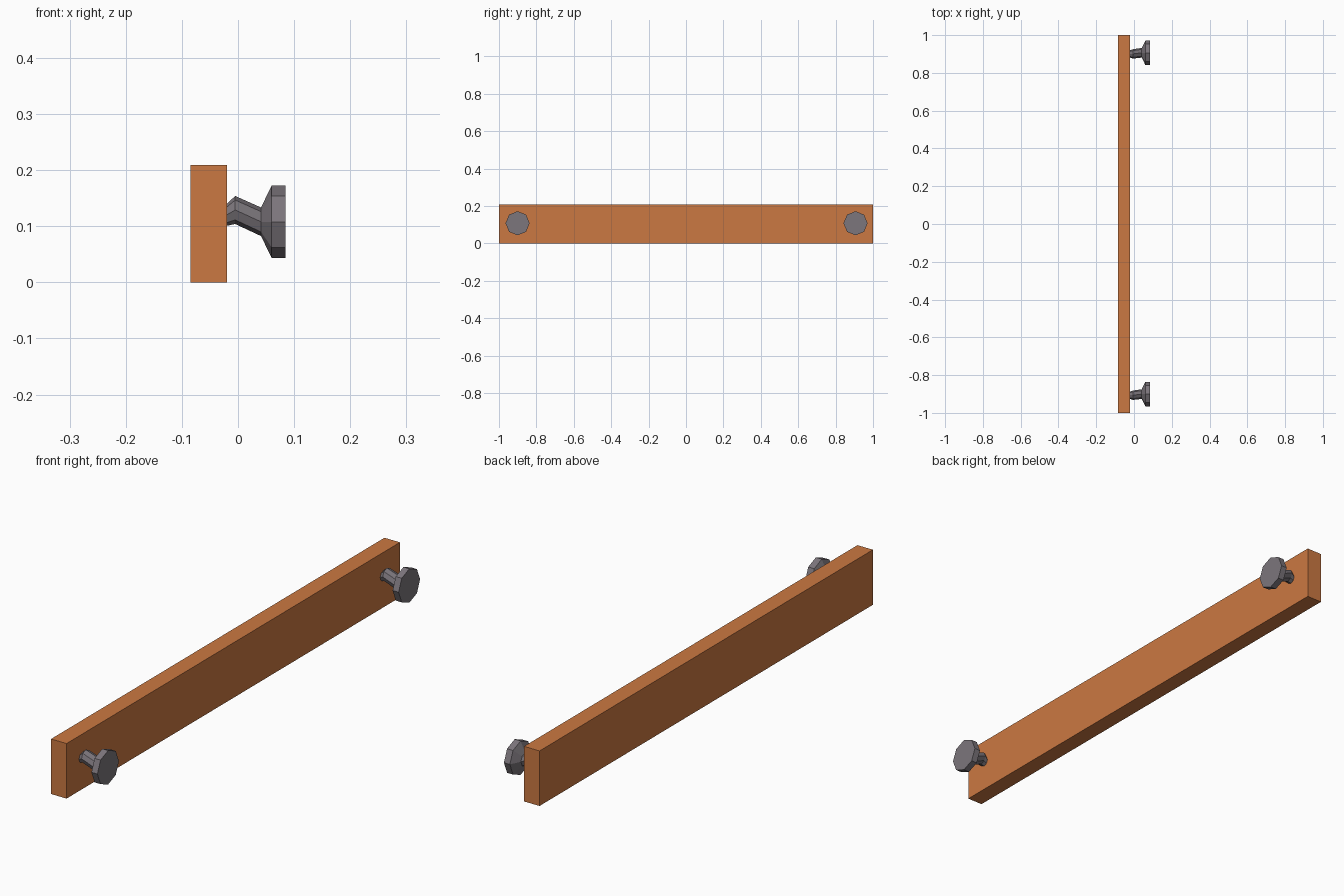
import bpy, bmesh, math

if "Cube" in bpy.data.objects:
    bpy.data.objects.remove(bpy.data.objects["Cube"])


def material(name, color):
    m = bpy.data.materials.new(name)
    m.diffuse_color = (*color, 1)
    m.use_nodes = True
    m.node_tree.nodes["Principled BSDF"].inputs["Base Color"].default_value = m.diffuse_color
    return m


wood = material("orange wood", (0.60, 0.19, 0.054))
metal = material("grey metal", (0.20, 0.18, 0.20))


def add_object(name, bm, mat):
    bmesh.ops.recalc_face_normals(bm, faces=bm.faces)
    mesh = bpy.data.meshes.new(name)
    bm.to_mesh(mesh)
    bm.free()
    mesh.materials.append(mat)
    obj = bpy.data.objects.new(name, mesh)
    bpy.context.collection.objects.link(obj)
    return obj


# Long wooden board
bm = bmesh.new()
bmesh.ops.create_cube(bm, size=1)
bmesh.ops.scale(bm, vec=(0.065, 2, 0.209), verts=bm.verts)
bmesh.ops.translate(bm, vec=(-0.0525, 0, 0.1045), verts=bm.verts)
add_object("board", bm, wood)

# Peg: octagonal rings (x, y shift, z centre, radius) from board to knob
RINGS = [
    (-0.024, -0.003, 0.118, 0.018),
    (-0.005, -0.003, 0.129, 0.025),
    (0.041, 0.003, 0.108, 0.0255),
    (0.060, 0.003, 0.108, 0.0645),
    (0.085, 0.003, 0.108, 0.0645),
]


def add_peg(name, y):
    bm = bmesh.new()
    loops = []
    for x, dy, z, r in RINGS:
        loops.append([bm.verts.new((x, y + dy + r * math.cos(k * math.pi / 4),
                                    z + r * math.sin(k * math.pi / 4)))
                      for k in range(8)])
    for a, b in zip(loops, loops[1:]):
        for k in range(8):
            n = (k + 1) % 8
            bm.faces.new((a[k], a[n], b[n], b[k]))
    bm.faces.new(loops[0])
    bm.faces.new(loops[-1])
    add_object(name, bm, metal)


add_peg("front_peg", -0.9035)
add_peg("back_peg", 0.9035)
